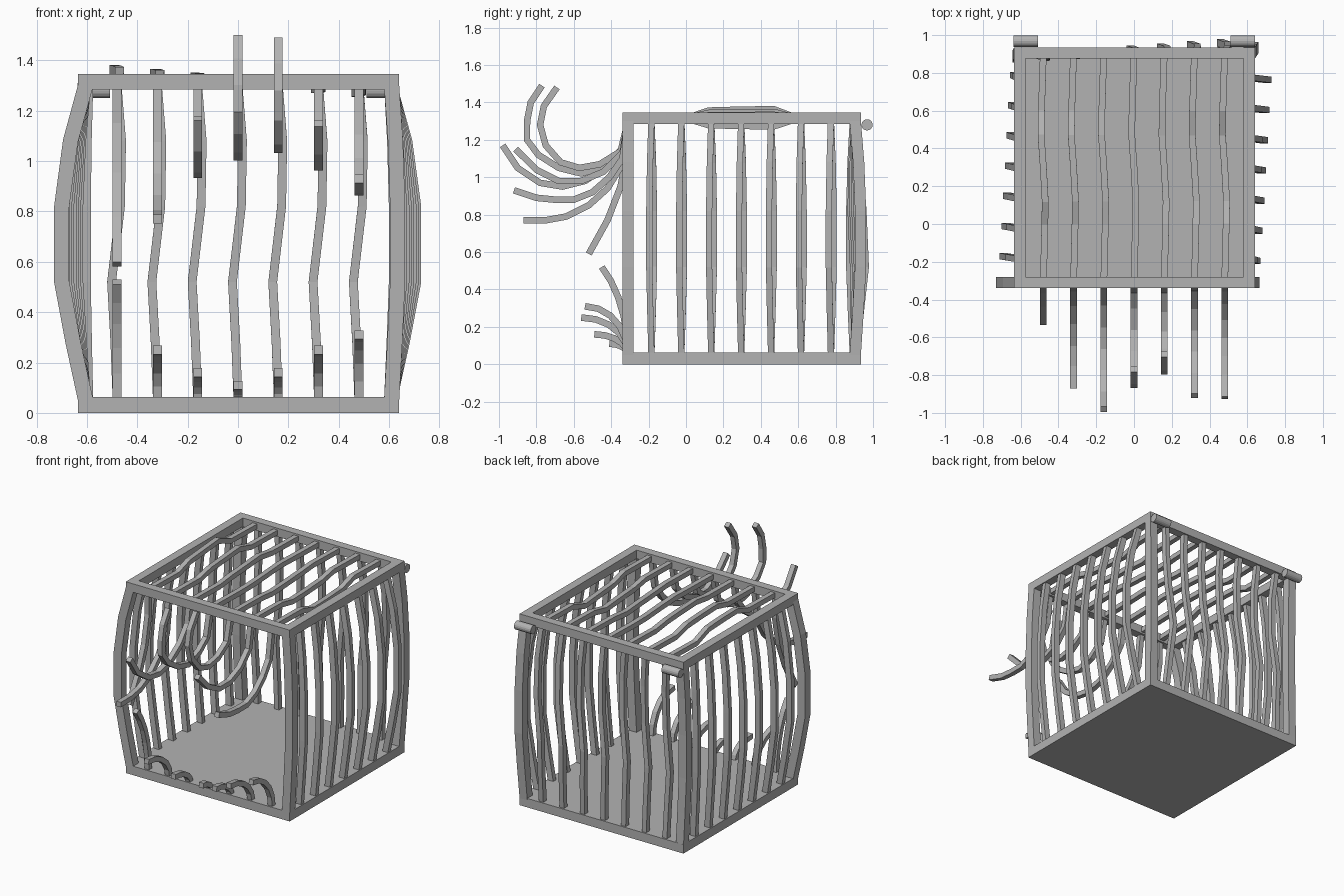
import bpy, bmesh, math
from mathutils import Vector

if "Cube" in bpy.data.objects:
    bpy.data.objects.remove(bpy.data.objects["Cube"])

steel = bpy.data.materials.new("grey steel")
steel.use_nodes = True
GREY = (0.45, 0.45, 0.45, 1)
steel.diffuse_color = GREY
steel.node_tree.nodes["Principled BSDF"].inputs["Base Color"].default_value = GREY


def finish(name, bm):
    bmesh.ops.recalc_face_normals(bm, faces=bm.faces)
    mesh = bpy.data.meshes.new(name)
    bm.to_mesh(mesh)
    bm.free()
    mesh.materials.append(steel)
    obj = bpy.data.objects.new(name, mesh)
    bpy.context.collection.objects.link(obj)
    return obj


def box(name, x, y, z):
    bm = bmesh.new()
    bmesh.ops.create_cube(bm, size=1)
    for v in bm.verts:
        v.co = [a[0] if c < 0 else a[1] for a, c in zip((x, y, z), v.co)]
    return finish(name, bm)


def bar(name, points, side, width=0.035, depth=0.035):
    """Sweep a rectangle along a path; side is the fixed width direction."""
    pts = [Vector(p) for p in points]
    side = Vector(side)
    bm = bmesh.new()
    rings = []
    for i, p in enumerate(pts):
        tangent = pts[min(i + 1, len(pts) - 1)] - pts[max(i - 1, 0)]
        out = tangent.cross(side).normalized()
        rings.append([bm.verts.new(p + side * a * width / 2 + out * b * depth / 2)
                      for a, b in ((-1, -1), (1, -1), (1, 1), (-1, 1))])
    for r, s in zip(rings, rings[1:]):
        for k in range(4):
            bm.faces.new((r[k], r[(k + 1) % 4], s[(k + 1) % 4], s[k]))
    bm.faces.new(rings[0])
    bm.faces.new(rings[-1])
    return finish(name, bm)


# Overall cage limits and bar spacing
X0, X1, Y0, Y1 = -0.635, 0.64, -0.34, 0.935
T = 0.06
FLOOR, RIM, TOP = 0.063, 1.285, 1.345
CX0, CX1, CY0, CY1 = X0 + T / 2, X1 - T / 2, Y0 + T / 2, Y1 - T / 2
STEP = 0.16
ACROSS = [i * STEP for i in range(-3, 4)]
LEVELS = (0.05, 0.28, 0.52, 0.82, 1.08, 1.3)
BULGE = (0, 0.5, 0.95, 0.95, 0.6, 0)
SWAY = (0, -0.4, -1, 0.6, 0.8, 0)

# Floor slab and top rim
box("floor_slab", (X0, X1), (Y0, Y1), (0, FLOOR))
for name, ya in (("front", Y0), ("back", Y1 - T)):
    box("top_rim_" + name, (X0, X1), (ya, ya + T), (RIM, TOP))
for name, xa in (("right", X0), ("left", X1 - T)):
    box("top_rim_" + name, (xa, xa + T), (Y0 + T, Y1 - T), (RIM, TOP))


def upright(name, x, y, dx, dy, size, side, sway=(0, 0)):
    path = [(x + dx * b + sway[0] * s, y + dy * b + sway[1] * s, z)
            for z, b, s in zip(LEVELS, BULGE, SWAY)]
    bar(name, path, side, *size)


# Bent corner posts
for name, x, y, dx, dy in (("front_right", CX0, CY0, -0.1, 0),
                           ("front_left", CX1, CY0, 0.025, 0),
                           ("back_right", CX0, CY1, -0.01, -0.02),
                           ("back_left", CX1, CY1, 0.02, 0.03)):
    upright("corner_post_" + name, x, y, dx, dy, (T, T), (0, 1, 0))

# Side bars, bulging more towards opposite corners
for i in range(7):
    y = -0.185 + i * STEP
    k = i * STEP
    upright("left_side_bar", CX1, y, 0.042 + 0.062 * k, -0.012,
            (0.033, 0.042), (0, 1, 0))
    upright("right_side_bar", CX0, y, -0.09 + 0.06 * k, 0.015,
            (0.033, 0.042), (0, 1, 0))

# Back bars, swaying sideways
for x in ACROSS:
    upright("back_bar", x, CY1, 0, 0.015 + 0.07 * x, (0.035, 0.038),
            (1, 0, 0), (0.022, -0.008))

# Top bars, warped up on one side and down on the other
for x in ACROSS:
    lift = 0.003 - 0.095 * x
    path = [(x + s, y, 1.315 + lift * b) for y, b, s in
            ((CY0, 0, 0), (0, 0, 0.008), (0.12, 0.85, 0.01), (0.3, 0.95, 0),
             (0.47, 1, -0.012), (0.6, 0, -0.01), (CY1, 0, 0))]
    bar("top_bar", path, (1, 0, 0))

# Burst front bars: upper stubs as side profiles (y, z)
UPPER = [
    [(-.31, 1.15), (-.35, .95), (-.42, .77), (-.52, .59)],
    [(-.34, 1.07), (-.42, .94), (-.52, .85), (-.64, .79), (-.75, .77), (-.87, .77)],
    [(-.33, 1.17), (-.42, 1.06), (-.54, .98), (-.66, .95), (-.78, .97), (-.9, 1.05),
     (-.98, 1.17)],
    [(-.35, 1.13), (-.44, 1.06), (-.56, 1.02), (-.68, 1.05), (-.79, 1.12),
     (-.85, 1.2), (-.85, 1.3), (-.83, 1.4), (-.77, 1.49)],
    [(-.35, 1.14), (-.46, 1.07), (-.57, 1.05), (-.67, 1.08), (-.75, 1.17),
     (-.78, 1.28), (-.76, 1.38), (-.69, 1.48)],
    [(-.34, 1.13), (-.44, 1.03), (-.56, .98), (-.68, .98), (-.8, 1.04), (-.91, 1.15)],
    [(-.34, 1.1), (-.41, 1), (-.5, .92), (-.6, .88), (-.7, .88), (-.8, .89), (-.92, .93)],
]
# Lower stubs given by tip (y, z); each arcs from upright to its tip
LOWER = [(-.45, .52), (-.56, .25), (-.49, .16), (-.41, .11),
         (-.49, .16), (-.56, .25), (-.54, .31)]
for x, up, (ty, tz) in zip(ACROSS, UPPER, LOWER):
    path = [(x, CY0, 1.3)] + [(x, y, z) for y, z in up]
    bar("front_bar_upper_stub", path, (1, 0, 0))
    arc = [(x, CY0, 0.05)]
    for j in range(1, 6):
        a = j / 5 * (math.pi / 2 if x > -0.4 else 0.9)
        full = 1 if x > -0.4 else 0.9
        fy = (1 - math.cos(a)) / (1 - math.cos(math.pi / 2 * full if full == 1 else 0.9))
        fz = math.sin(a) / math.sin(math.pi / 2 if full == 1 else 0.9)
        arc.append((x, CY0 + (ty - CY0) * fy, 0.05 + (tz - 0.05) * fz))
    bar("front_bar_lower_stub", arc, (1, 0, 0))

# Hinge barrels behind the top rim
for name, x in (("right", X0 + 0.062), ("left", X1 - 0.065)):
    bm = bmesh.new()
    bmesh.ops.create_cone(bm, cap_ends=True, segments=16, radius1=0.03,
                          radius2=0.03, depth=0.13)
    hinge = finish("hinge_barrel_" + name, bm)
    hinge.rotation_euler = (0, math.pi / 2, 0)
    hinge.location = (x, 0.968, 1.28)
